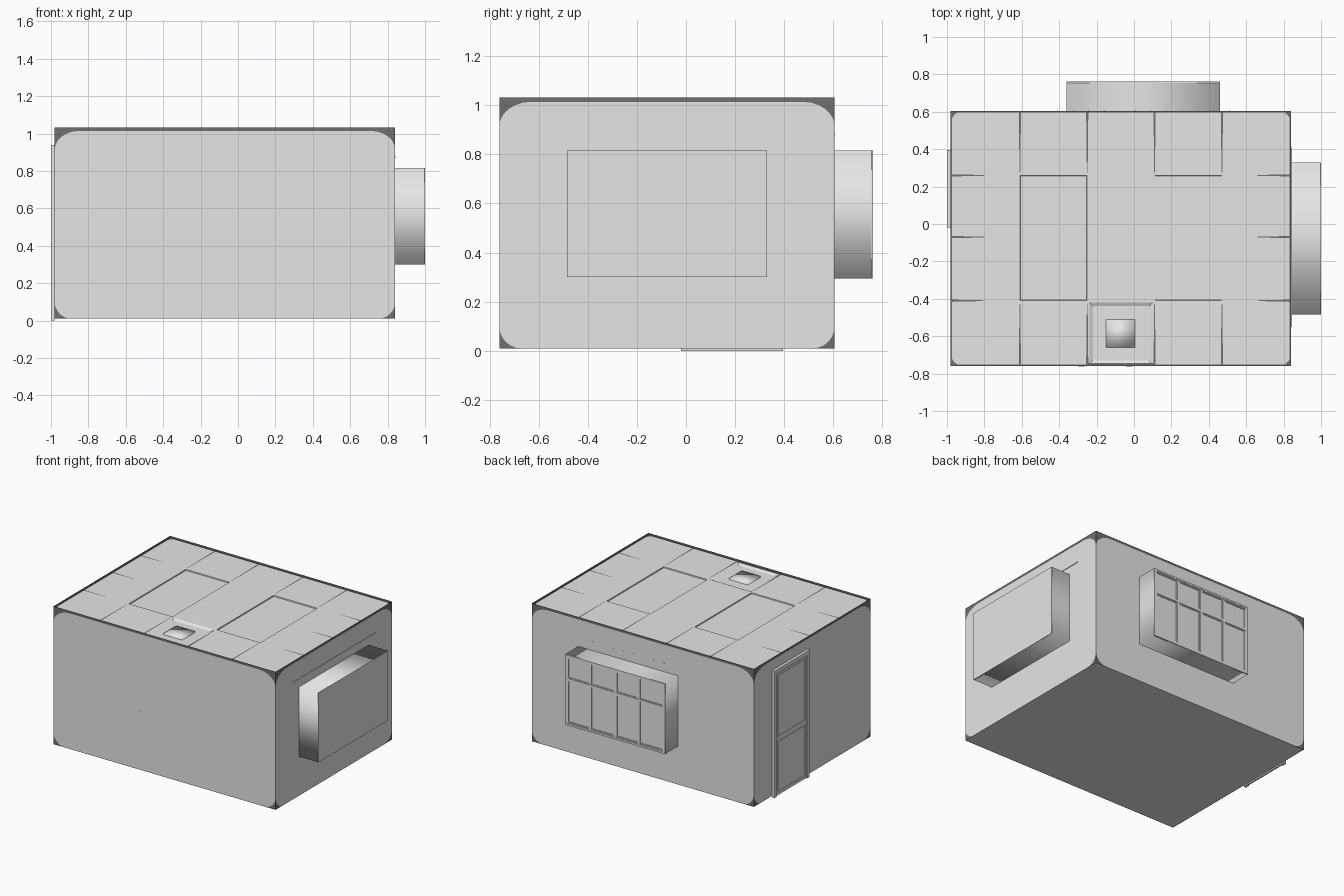
import bpy, bmesh, math
from mathutils import Vector

if "Cube" in bpy.data.objects:
    bpy.data.objects.remove(bpy.data.objects["Cube"])

X0, X1, Y0, Y1 = -0.98, 0.84, -0.76, 0.605   # room footprint
FLOOR, CEIL, TOP = 0.01, 1.016, 1.032


def material(name, v):
    m = bpy.data.materials.new(name)
    m.diffuse_color = (v, v, v, 1)
    m.use_nodes = True
    m.node_tree.nodes["Principled BSDF"].inputs["Base Color"].default_value = m.diffuse_color
    return m


LIGHT = material("light_grey", 0.79)
DARK = material("dark_grey", 0.16)


def finish(name, bm, smooth=False, mats=(LIGHT, DARK)):
    me = bpy.data.meshes.new(name)
    for f in bm.faces:
        f.smooth = smooth
    bm.to_mesh(me)
    bm.free()
    for m in mats:
        me.materials.append(m)
    ob = bpy.data.objects.new(name, me)
    bpy.context.collection.objects.link(ob)
    return ob


def box(name, lo, hi, smooth=False, open_axis=None, mat=LIGHT):
    """Box between two corners; open_axis removes both ends to leave a tube."""
    bm = bmesh.new()
    bmesh.ops.create_cube(bm, size=1)
    if open_axis is not None:
        ends = [f for f in bm.faces if abs(f.calc_center_median()[open_axis]) > 0.4]
        bmesh.ops.delete(bm, geom=ends, context='FACES')
    for v in bm.verts:
        v.co = Vector([lo[i] + (v.co[i] + 0.5) * (hi[i] - lo[i]) for i in range(3)])
    return finish(name, bm, smooth, (mat,))


def arc(cx, cy, rx, ry, a, n=6):
    return [(cx + rx * math.cos(math.radians(a + 90 * i / n)),
             cy + ry * math.sin(math.radians(a + 90 * i / n))) for i in range(n + 1)]


def corner_arcs(u0, u1, v0, v1, low, high):
    """The four (corner, arc) pairs of a rounded rectangle, counter-clockwise."""
    (a, b), (c, d) = low, high
    return [((u0, v0), arc(u0 + a, v0 + b, a, b, 180)),
            ((u1, v0), arc(u1 - a, v0 + b, a, b, 270)),
            ((u1, v1), arc(u1 - c, v1 - d, c, d, 0)),
            ((u0, v1), arc(u0 + c, v1 - d, c, d, 90))]


def add_face(bm, P, pts, idx=0):
    f = bm.faces.new([bm.verts.new(P(u, v)) for u, v in pts])
    f.material_index = idx
    return f


def wall(name, P, length):
    """Light wall with dark rounded corners and a dark strip along the top."""
    bm = bmesh.new()
    edge = TOP - 0.018
    corners = corner_arcs(0, length, FLOOR, edge, (0.09, 0.09), (0.13, 0.1))
    add_face(bm, P, [p for _, a in corners for p in a])
    for c, a in corners:
        add_face(bm, P, [c] + a[::-1], 1)
    add_face(bm, P, [(0, edge), (length, edge), (length, TOP), (0, TOP)], 1)
    bmesh.ops.remove_doubles(bm, verts=bm.verts, dist=1e-5)
    finish(name, bm)


def panel_grid(name, P, us, vs, steps):
    """Grid of cells, each inset by (thickness, depth) steps."""
    bm = bmesh.new()
    cells = [add_face(bm, P, [(a, c), (b, c), (b, d), (a, d)])
             for a, b in zip(us, us[1:]) for c, d in zip(vs, vs[1:])]
    bm.normal_update()
    for t, d in steps:
        bmesh.ops.inset_individual(bm, faces=cells, thickness=t, depth=d)
    return finish(name, bm)


# Walls and floor
W, D = X1 - X0, Y1 - Y0
wall("front_wall", lambda u, v: (X0 + u, Y0, v), W)
wall("right_wall", lambda u, v: (X1, Y0 + u, v), D)
wall("back_wall", lambda u, v: (X1 - u, Y1, v), W)
wall("left_wall", lambda u, v: (X0, Y1 - u, v), D)
bm = bmesh.new()
add_face(bm, lambda u, v: (u, v, FLOOR), [(X0, Y0), (X0, Y1), (X1, Y1), (X1, Y0)])
finish("floor", bm)

# Ceiling: tiles, sunken light panels and the vent tile
xs = [X0, -0.61, -0.25, 0.11, 0.47, X1]
ys = [Y0, -0.41, -0.07, 0.26, Y1]
bm = bmesh.new()
tiles, panels, vents = [], [], []
flat = lambda u, v: (u, v, CEIL)
rect = lambda a, b, c, d: [(a, c), (b, c), (b, d), (a, d)]
for i in range(5):
    for j in range(4):
        if i in (1, 3) and j in (1, 2):
            continue
        f = add_face(bm, flat, rect(xs[i], xs[i + 1], ys[j], ys[j + 1]))
        (vents if (i, j) == (2, 0) else tiles).append(f)
for i in (1, 3):
    panels.append(add_face(bm, flat, rect(xs[i], xs[i + 1], ys[1], ys[3])))
bm.normal_update()
bmesh.ops.inset_individual(bm, faces=tiles, thickness=0.002, depth=0)
for t, d in ((0.002, 0), (0.002, -0.008)):
    bmesh.ops.inset_individual(bm, faces=panels, thickness=t, depth=d)
for t, d in ((0.012, 0), (0.03, -0.010)):
    bmesh.ops.inset_individual(bm, faces=vents, thickness=t, depth=d)
finish("ceiling", bm)
box("vent_cover", (-0.15, -0.66, 0.99), (0.005, -0.51, 1.014), smooth=True)

# Dark ceiling trim: border strips, corners and wedges along the tile joints
bm = bmesh.new()
trim = lambda u, v: (u, v, CEIL + 0.002)
B = 0.008
for r in ((X0, X1, Y0, Y0 + B), (X0, X1, Y1 - B, Y1), (X0, X0 + B, Y0, Y1), (X1 - B, X1, Y0, Y1),
          (xs[2], xs[3], Y0, Y0 + 0.016)):
    add_face(bm, trim, rect(*r), 1)
for c, a in corner_arcs(X0, X1, Y0, Y1, (0.07, 0.07), (0.07, 0.07)):
    add_face(bm, trim, [c] + a[::-1], 1)
for x in xs[1:-1]:
    for y, s in ((Y0, 1), (Y1, -1)):
        add_face(bm, trim, [(x - s * .006, y), (x + s * .006, y),
                            (x + s * .002, y + s * .33), (x - s * .002, y + s * .33)], 1)
for y in ys[1:-1]:
    for x, s in ((X0, 1), (X1, -1)):
        add_face(bm, trim, [(x, y + s * .006), (x, y - s * .006),
                            (x + s * .18, y - s * .002), (x + s * .18, y + s * .002)], 1)
finish("ceiling_trim", bm)

# Back bay window: tube, outer frame and panes
A0, A1, Z0, Z1 = -0.36, 0.46, 0.295, 0.815
box("back_window_reveal", (A0, Y1, Z0), (A1, 0.755, Z1), True, 1)
for k, (a, b, c, d) in enumerate(((A0, A0 + .012, Z0, Z1), (A1 - .012, A1, Z0, Z1),
                                  (A0, A1, Z0, Z0 + .012), (A0, A1, Z1 - .012, Z1))):
    box(f"back_window_frame_{k}", (a, 0.752, c), (b, 0.762, d))
w = (A1 - A0 - 0.024) / 4
panel_grid("back_window_panes", lambda u, v: (A1 - 0.012 - u, 0.760, v),
           [w * k for k in range(5)], [Z0 + 0.012, 0.635, Z1 - 0.012],
           ((0.010, 0), (0.001, -0.003), (0.010, 0), (0.001, -0.003)))

# Right bay window: tube and plain outer face
B0, B1 = -0.485, 0.33
box("right_window_reveal", (X1, B0, 0.30), (0.997, B1, Z1), True, 0)
box("right_window_face", (0.994, B0, 0.30), (1.0, B1, Z1))

# Curtain rail, rail pins and slots that just break through the walls
box("right_curtain_rail", (X1 - 0.01, -0.55, 0.872), (X1 + 0.004, 0.41, 0.878))
for k in range(12):
    x = -0.41 + 0.92 * k / 11
    box(f"back_rail_pin_{k}", (x - .003, Y1 - .005, 0.877), (x + .003, Y1 + .001, 0.881))
for k, x in enumerate((-0.28, -0.025)):
    box(f"front_slot_{k}", (x - .017, Y0 - .0006, 0.439), (x + .017, Y0 + .005, 0.442))

# Door on the left wall: casing bars and a two-panel leaf
E0, E1, H = -0.02, 0.395, 0.94
for k, (a, b, c) in enumerate(((E0, E0 + .03, 0), (E1 - .03, E1, 0), (E0, E1, H - .03))):
    box(f"door_casing_{k}", (-1.0, a, c), (X0, b, H))
box("door_threshold", (-0.992, E0, 0), (X0, E1, 0.012))
panel_grid("door_leaf", lambda u, v: (-0.993, E1 - 0.03 - u, v),
           [0, E1 - E0 - 0.06], [0.01, 0.42, H - 0.03],
           ((0.022, 0), (0.002, -0.004), (0.010, 0), (0.002, 0.002)))
